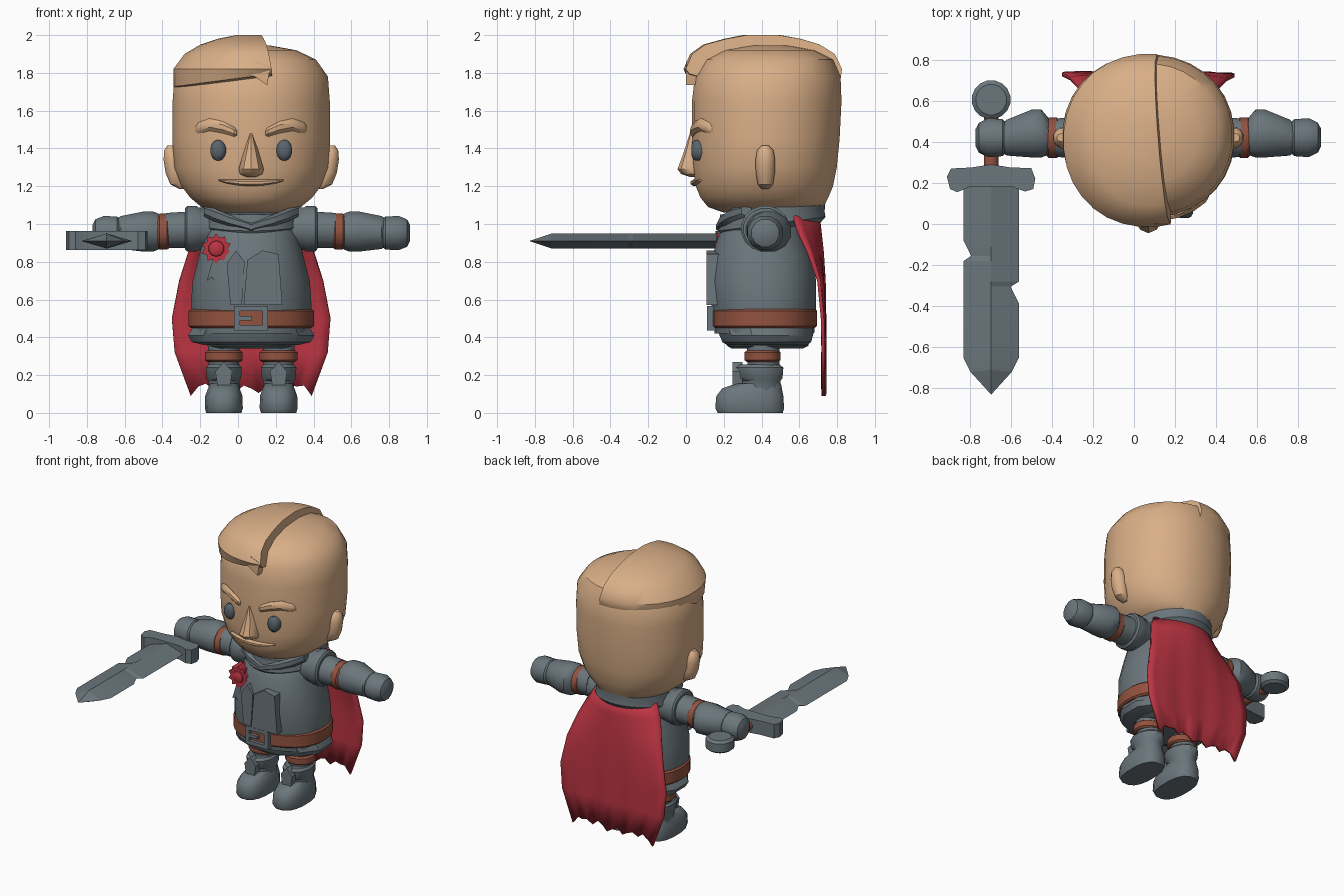
import bpy, bmesh, math

CX = 0.07  # body centre line


def material(name, rgb):
    m = bpy.data.materials.new(name)
    m.diffuse_color = (*rgb, 1)
    return m


SKIN = material("skin", (0.70, 0.43, 0.245))
STEEL = material("steel grey", (0.145, 0.18, 0.20))
LEATHER = material("leather brown", (0.29, 0.085, 0.05))
RED = material("cloth red", (0.50, 0.035, 0.055))
EYE = material("eye grey", (0.10, 0.125, 0.15))


def finish(name, bm, mat, angle=35):
    bmesh.ops.recalc_face_normals(bm, faces=bm.faces)
    me = bpy.data.meshes.new(name)
    bm.to_mesh(me)
    bm.free()
    me.materials.append(mat)
    ob = bpy.data.objects.new(name, me)
    bpy.context.collection.objects.link(ob)
    bpy.ops.object.select_all(action='DESELECT')
    ob.select_set(True)
    bpy.context.view_layer.objects.active = ob
    bpy.ops.object.shade_smooth_by_angle(angle=math.radians(angle))
    return ob


def place(axis, t, u, v):
    return {'X': (t, u, v), 'Y': (u, t, v), 'Z': (u, v, t)}[axis]


def loft_mesh(axis, rings, n=24, e=2.0):
    """Capped loft of superellipses; ring = (position, centre u, centre v, radius u, radius v)."""
    bm = bmesh.new()
    loops = []
    for t, u, v, ru, rv in rings:
        loop = []
        for i in range(n):
            a = 2 * math.pi * (i + 0.5) / n
            c, s = math.cos(a), math.sin(a)
            loop.append(bm.verts.new(place(
                axis, t, u + ru * math.copysign(abs(c) ** (2 / e), c),
                v + rv * math.copysign(abs(s) ** (2 / e), s))))
        loops.append(loop)
    for a, b in zip(loops, loops[1:]):
        for i in range(n):
            bm.faces.new((a[i], a[(i + 1) % n], b[(i + 1) % n], b[i]))
    bm.faces.new(loops[0])
    bm.faces.new(loops[-1])
    return bm


def loft(name, axis, rings, mat, n=24, e=2.0):
    return finish(name, loft_mesh(axis, rings, n, e), mat)


def body_rings(rows):
    """Rows of (z, half width, front y, back y) around the centre line."""
    return [(z, CX, (f + b) / 2, w, (b - f) / 2) for z, w, f, b in rows]


def prism(name, pts, lo, hi, mat, axis='Y'):
    bm = bmesh.new()
    a, b = ([bm.verts.new(place(axis, t, u, v)) for u, v in pts] for t in (lo, hi))
    bm.faces.new(a)
    bm.faces.new(b)
    for i in range(len(pts)):
        j = (i + 1) % len(pts)
        bm.faces.new((a[i], a[j], b[j], b[i]))
    return finish(name, bm, mat)


def bar(name, x0, x1, z0, z1, y0, y1, mat):
    return prism(name, [(x0, z0), (x1, z0), (x1, z1), (x0, z1)], y0, y1, mat)


def face_y(d):
    return 0.42 - 0.39 * math.sqrt(max(0, 1 - (d / 0.42) ** 2))


# Head
loft("head", 'Z', body_rings([
    (1.06, .17, .20, .66), (1.09, .265, .115, .73), (1.14, .325, .075, .755), (1.2, .37, .05, .78),
    (1.3, .41, .035, .80), (1.45, .42, .03, .815), (1.65, .418, .03, .825), (1.78, .408, .045, .82),
    (1.87, .345, .10, .78), (1.92, .24, .2, .68), (1.945, .1, .34, .54)]), SKIN, 32, 2.1)

# Swept hair: overhangs the brow and stops at the parting
bm = loft_mesh('Z', body_rings([
    (1.75, .40, .06, .81), (1.765, .412, .005, .82), (1.82, .414, -.015, .828), (1.9, .355, .02, .79),
    (1.95, .27, .09, .71), (1.98, .18, .2, .61), (2.0, .08, .3, .5)]), 32, 2.1)
for v in bm.verts:
    if v.co.z < 1.78 and v.co.y < 0.4:
        v.co.z += 0.13 * (v.co.x + 0.05)
cut = bmesh.ops.bisect_plane(bm, geom=bm.verts[:] + bm.edges[:] + bm.faces[:], plane_co=(.15, .2, 1.9),
                             plane_no=(1, .08, .15), clear_outer=True)
bmesh.ops.holes_fill(bm, edges=[e for e in bm.edges if e.is_boundary])
finish("swept_hair", bm, SKIN)
prism("hair_lock", [(.06, 1.80), (.155, 1.735), (.17, 1.83), (.10, 1.86)], 0.0, 0.10, SKIN)

# Nose and lip
loft("nose", 'Z', [(z, CX, .05, w, .05 - f) for z, w, f in [
    (1.25, .03, .02), (1.265, .062, -.025), (1.29, .07, -.045), (1.38, .042, -.012), (1.48, .008, .02)]], SKIN, 10)
loft("lower_lip", 'X', [(CX + d, face_y(d) + .018, 1.236 - h, .026, h) for d, h in [
    (-.172, .004), (-.13, .011), (-.06, .017), (0, .018), (.06, .017), (.13, .011), (.172, .004)]], SKIN, 8)

for s, side in ((-1, "left"), (1, "right")):
    # Eyes, brows and ears
    loft(side + "_eye", 'Y', [(y, CX + s * .175, 1.39, .042 * k, .056 * k) for y, k in [
        (.028, .45), (.036, .8), (.05, 1), (.10, 1)]], EYE, 16)
    loft(side + "_brow", 'X', [(CX + s * d, face_y(d) + .005, z, .032 * k, .034 * k) for d, z, k in [
        (.075, 1.482, .45), (.09, 1.488, .8), (.15, 1.512, 1), (.22, 1.526, 1.05), (.28, 1.508, .95),
        (.295, 1.502, .5)]], SKIN, 8)
    loft(side + "_ear", 'Z', [(z, CX + s * d, .42, w, t) for z, d, w, t in [
        (1.185, .365, .015, .02), (1.21, .385, .045, .042), (1.27, .405, .05, .052), (1.34, .412, .054, .054),
        (1.39, .42, .042, .045), (1.415, .425, .02, .02)]], SKIN, 12)

    # Arms
    def arm(name, rows, mat, n=16):
        loft(side + name, 'X', [(CX + s * d, y, z, ry, rz) for d, y, z, ry, rz in rows], mat, n)
    arm("_shoulder", [(.02, .42, .975, .12, .10), (.28, .42, .975, .125, .115), (.29, .42, .975, .13, .123),
                      (.34, .42, .975, .13, .123), (.35, .42, .975, .118, .11)], STEEL)
    arm("_upper_arm", [(.33, .42, .97, .105, .098), (.45, .42, .965, .095, .095)], STEEL)
    arm("_arm_band", [(.435, .42, .96, .09, .09), (.445, .42, .96, .1, .097), (.485, .42, .96, .1, .097),
                      (.495, .42, .96, .09, .09)], LEATHER)
    arm("_bracer", [(.48, .42, .96, .09, .09), (.495, .43, .96, .10, .10), (.52, .44, .96, .12, .11),
                    (.57, .44, .96, .12, .11), (.69, .42, .955, .09, .09), (.705, .42, .955, .075, .08)], STEEL, 12)
    arm("_fist", [(.685, .42, .952, .07, .068), (.71, .42, .952, .093, .09), (.78, .42, .952, .098, .094),
                  (.825, .42, .952, .075, .075), (.84, .42, .952, .045, .045)], STEEL, 12)

    # Legs and boots
    lx = CX + s * .145

    def leg(name, rows, mat, n=16, e=2.0):
        loft(side + name, 'Z', [(z, lx, y, rx, ry) for z, y, rx, ry in rows], mat, n, e)
    leg("_thigh", [(.22, .41, .08, .085), (.42, .41, .088, .09)], STEEL)
    leg("_knee_band", [(.27, .405, .09, .085), (.28, .405, .102, .098), (.32, .405, .102, .098),
                       (.33, .405, .09, .085)], LEATHER)
    leg("_shin", [(.1, .40, .085, .105), (.17, .40, .085, .105), (.185, .395, .095, .12), (.24, .39, .097, .13),
                  (.255, .39, .085, .11)], STEEL, 12)
    leg("_foot", [(0, .34, .095, .175), (.025, .337, .102, .185), (.09, .338, .1, .18), (.13, .35, .085, .16),
                  (.155, .385, .075, .12)], STEEL, 16, 2.5)
    prism(side + "_shin_guard", [(lx - .03, .12), (lx + .03, .12), (lx + .045, .22), (lx, .27), (lx - .045, .22)],
          .245, .30, STEEL)

    # Collar flaps meeting in a V
    loft(side + "_collar_flap", 'X', [(CX + s * d, y, z, .03, h) for d, y, z, h in [
        (-.01, .185, .982, .025), (.12, .205, 1.02, .03), (.2, .25, 1.05, .035), (.25, .32, 1.07, .03)]], STEEL, 6)

# Torso, skirt and belt
loft("tunic", 'Z', body_rings([
    (.42, .31, .15, .68), (.56, .322, .135, .69), (.7, .312, .12, .69), (.82, .28, .135, .675),
    (.92, .255, .165, .64), (1.0, .23, .2, .63), (1.05, .17, .27, .58)]), STEEL, 28, 2.2)
loft("skirt", 'Z', body_rings([(.36, .26, .21, .65), (.375, .325, .185, .67), (.41, .345, .17, .68),
                               (.46, .315, .15, .68)]), STEEL, 12, 2.2)
loft("under_skirt", 'Z', body_rings([(.34, .2, .24, .62), (.355, .235, .215, .65), (.4, .26, .2, .66)]), STEEL, 20)
loft("belt", 'Z', body_rings([(.45, .322, .145, .685), (.46, .333, .135, .695), (.54, .333, .135, .695),
                              (.55, .322, .145, .685)]), LEATHER, 28, 2.2)
for name, x0, x1, z0, z1 in [
        ("top", -.02, .16, .54, .567), ("bottom", -.02, .16, .437, .464), ("left", -.02, .01, .46, .545),
        ("right", .13, .16, .46, .545), ("prong", .01, .075, .49, .512)]:
    bar("buckle_" + name, x0, x1, z0, z1, .112, .16, STEEL)

# Tunic front panels
prism("front_panel", [(.03, .57), (.05, .81), (.13, .86), (.215, .84), (.235, .57)], .108, .22, STEEL)
prism("side_panel", [(-.04, .57), (-.06, .79), (-.01, .86), (.035, .80), (.02, .57)], .118, .22, STEEL)

# Standing collar, higher at the back
bm = loft_mesh('Z', [(.97, CX, .45, .24, .26), (1.0, CX, .455, .27, .285), (1.03, CX, .455, .265, .28),
                     (1.085, CX, .46, .258, .28), (1.08, CX, .45, .2, .22)], 32)
for v in bm.verts:
    v.co.z += 0.13 * (v.co.y - 0.45)
finish("collar", bm, STEEL)

# Rosette and its ribbon tails
prism("rosette", [(-.115 + r * math.sin(math.pi * i / 10), .87 + r * math.cos(math.pi * i / 10))
                  for i in range(20) for r in ((.08, .06)[i % 2],)], .165, .26, RED)
loft("rosette_centre", 'Y', [(.15, -.115, .87, .025, .025), (.158, -.115, .87, .04, .04),
                             (.17, -.115, .87, .045, .045)], RED, 10)
prism("ribbon_tail", [(-.13, .82), (-.165, .70), (-.14, .72), (-.115, .69), (-.095, .81)], .17, .26, STEEL)

# Cape with a ragged hem
rows = [(1.04, .24, .70, .57), (.95, .29, .71, .60), (.85, .33, .72, .65), (.7, .38, .728, .705),
        (.5, .42, .73, .725), (.32, .405, .73, .73), (.11, .32, .73, .73)]
hem = [-.02, .03, .045, .015, .04, .025, 0, .035, .02, -.005, .03, .045, .01, .04, .03, .035, -.02]
bm = bmesh.new()
grid = []
for k, (z, w, yc, ye) in enumerate(rows):
    line = []
    for i in range(17):
        u = i / 8 - 1
        ripple = .006 * math.sin(u * 12) * k / 6
        line.append(bm.verts.new((CX + w * u, yc + (ye - yc) * u * u + ripple, z + (hem[i] if k == 6 else 0))))
    grid.append(line)
for a, b in zip(grid, grid[1:]):
    for i in range(16):
        bm.faces.new((a[i], a[i + 1], b[i + 1], b[i]))
cape = finish("cape", bm, RED)
mod = cape.modifiers.new("thickness", 'SOLIDIFY')
mod.thickness = 0.018
mod.offset = 0

# Sword: diamond-section notched blade, guard, grip, pommel
SX, SZ = -.695, .91
edge = [(-.83, .2), (-.83, -.08), (-.792, -.155), (-.83, -.18), (-.83, -.65), (-.795, -.72), (SX, -.83),
        (-.595, -.72), (-.56, -.65), (-.56, -.385), (-.6, -.305), (-.56, -.28), (-.56, .2)]
bm = bmesh.new()
rim = [bm.verts.new((x, y, SZ)) for x, y in edge]
for h in (.04, -.04):
    ridge = [bm.verts.new((SX, max(y, -.71), SZ + h)) for x, y in edge]
    for i in range(len(edge) - 1):
        bm.faces.new((rim[i], rim[i + 1], ridge[i + 1], ridge[i]))
bmesh.ops.remove_doubles(bm, verts=bm.verts, dist=0.0005)
bmesh.ops.holes_fill(bm, edges=[e for e in bm.edges if e.is_boundary])
finish("blade", bm, STEEL, 10)
prism("guard", [(-.91, .23), (-.895, .17), (-.86, .155), (-.8, .18), (-.59, .18), (-.53, .158), (-.49, .17),
                (-.48, .22), (-.5, .272), (-.6, .275), (SX, .29), (-.79, .275), (-.89, .27)], .862, .962, STEEL, 'Z')
loft("grip", 'Y', [(.2, SX, SZ, .036, .036), (.56, SX, SZ, .036, .036)], LEATHER, 12)
loft("pommel", 'Z', [(.865, SX, .605, .075, .075), (.88, SX, .605, .095, .095), (.94, SX, .605, .095, .095),
                     (.955, SX, .605, .075, .075)], STEEL, 16)
